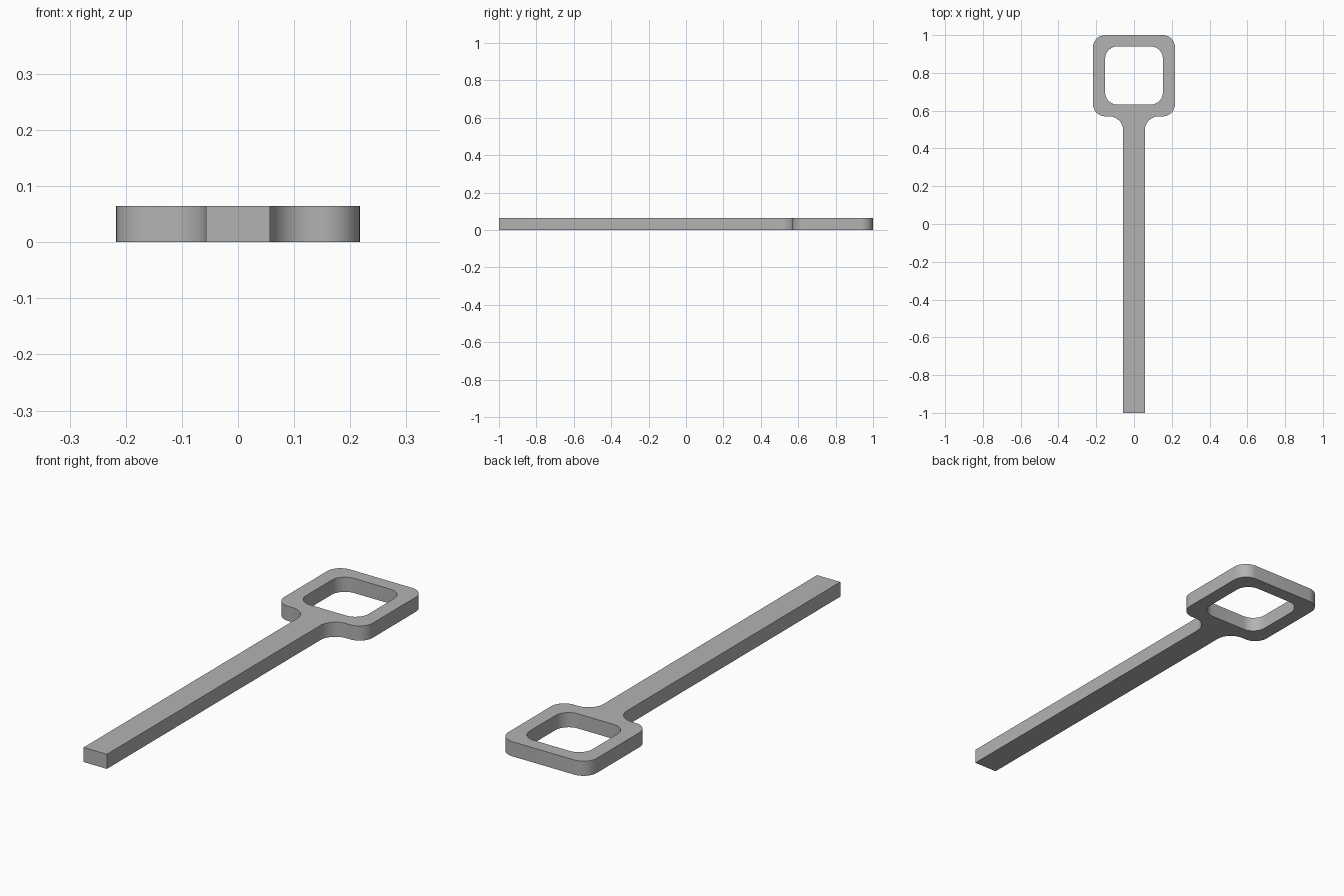
import bpy, bmesh, math
from mathutils import Vector

cube = bpy.data.objects.get("Cube")
if cube:
    bpy.data.objects.remove(cube, do_unlink=True)

THICK = 0.065
STEM, HEAD, HOLE = 0.057, 0.217, 0.153      # half widths
HEAD_LOW, HEAD_TOP = 0.57, 1.0
HOLE_LOW, HOLE_TOP = 0.632, 0.94
R, STEPS = 0.065, 12


def rounded(corners):
    """Closed outline through (x, y, radius) corners, each rounded by an arc."""
    pts = []
    for i, (x, y, r) in enumerate(corners):
        p = Vector((x, y))
        if r == 0:
            pts.append(p)
            continue
        a = (Vector(corners[i - 1][:2]) - p).normalized()
        b = (Vector(corners[(i + 1) % len(corners)][:2]) - p).normalized()
        centre = p + (a + b) * r
        for k in range(STEPS + 1):
            t = math.pi / 2 * k / STEPS
            pts.append(centre - b * r * math.cos(t) - a * r * math.sin(t))
    return pts


# Right half of the outer outline, then its mirror
half = [(STEM, -1, 0), (STEM, HEAD_LOW, 0.075), (HEAD, HEAD_LOW, R), (HEAD, HEAD_TOP, R)]
outer = rounded(half + [(-x, y, r) for x, y, r in reversed(half)])
inner = rounded([(HOLE, HOLE_LOW, R), (HOLE, HOLE_TOP, R),
                 (-HOLE, HOLE_TOP, R), (-HOLE, HOLE_LOW, R)])

# Fill the outline around the opening and extrude it upward
bm = bmesh.new()
edges = []
for loop in (outer, inner):
    verts = [bm.verts.new((p.x, p.y, 0)) for p in loop]
    edges += [bm.edges.new((v, verts[i - 1])) for i, v in enumerate(verts)]
bmesh.ops.triangle_fill(bm, edges=edges, use_beauty=True)
result = bmesh.ops.extrude_face_region(bm, geom=bm.faces[:], use_keep_orig=True)
top = [g for g in result["geom"] if isinstance(g, bmesh.types.BMVert)]
bmesh.ops.translate(bm, verts=top, vec=(0, 0, THICK))
bmesh.ops.recalc_face_normals(bm, faces=bm.faces[:])
mesh = bpy.data.meshes.new("loop_handle_bar")
bm.to_mesh(mesh)
bm.free()

bar = bpy.data.objects.new("loop_handle_bar", mesh)
bpy.context.collection.objects.link(bar)

# Plain grey
grey = bpy.data.materials.new("plain_grey")
grey.use_nodes = True
colour = (0.45, 0.45, 0.45, 1)
grey.diffuse_color = colour
grey.node_tree.nodes["Principled BSDF"].inputs["Base Color"].default_value = colour
mesh.materials.append(grey)

# Smooth arcs, sharp rims
bpy.ops.object.select_all(action="DESELECT")
bar.select_set(True)
bpy.context.view_layer.objects.active = bar
bpy.ops.object.shade_smooth_by_angle(angle=math.radians(30))
